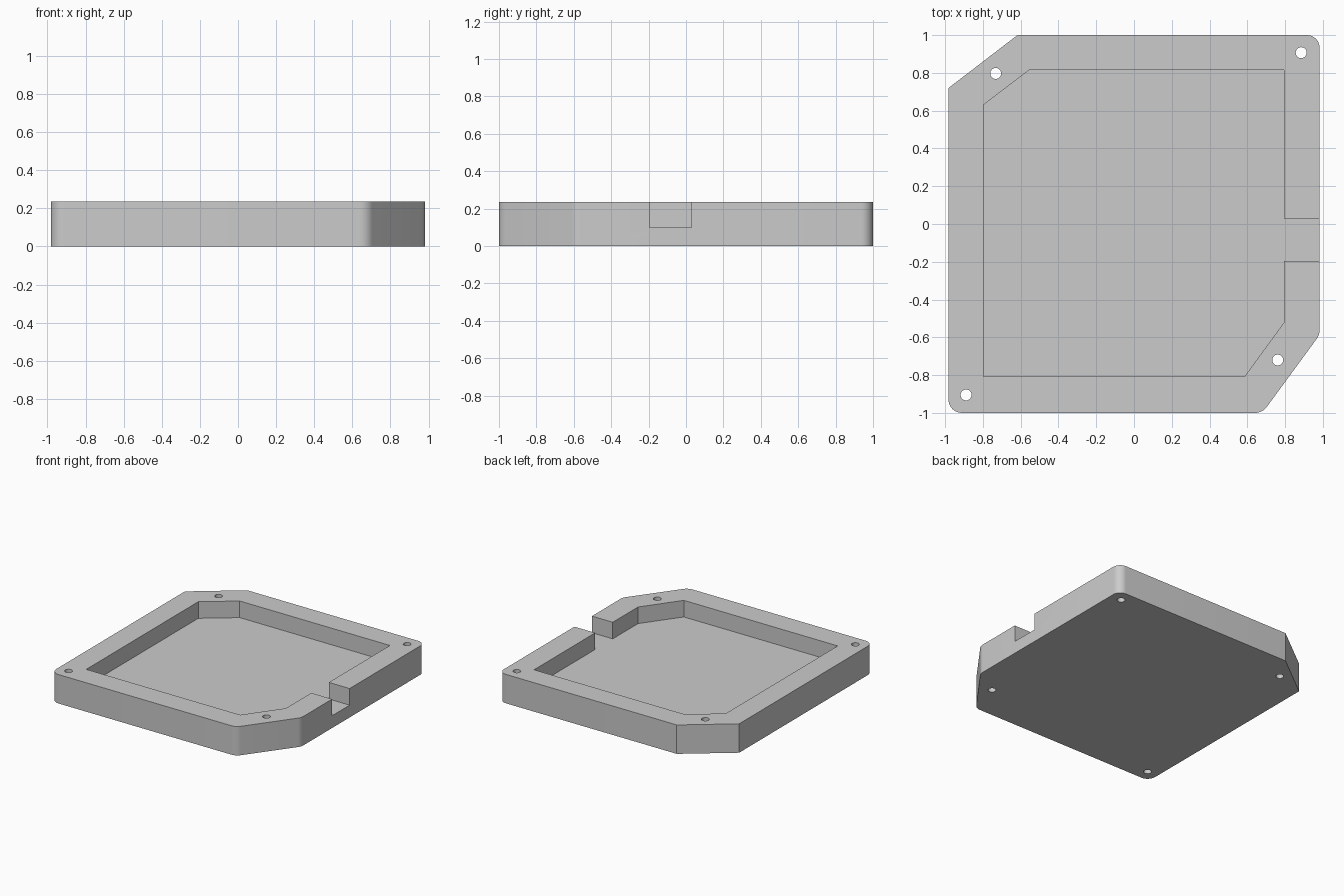
import bpy, bmesh
from math import radians, sin, tan
from mathutils import Vector

HEIGHT, FLOOR = 0.235, 0.1
GREY = (0.6, 0.6, 0.6, 1)

cube = bpy.data.objects.get("Cube")
if cube:
    bpy.data.objects.remove(cube, do_unlink=True)

grey = bpy.data.materials.new("plain grey")
grey.use_nodes = True
grey.diffuse_color = GREY
grey.node_tree.nodes["Principled BSDF"].inputs["Base Color"].default_value = GREY


def fillet(corners, steps=8):
    """Round each (x, y, radius) corner with an arc; radius 0 stays sharp."""
    pts = []
    for i, (x, y, r) in enumerate(corners):
        p = Vector((x, y))
        if r == 0:
            pts.append(p)
            continue
        a = (Vector(corners[i - 1][:2]) - p).normalized()
        b = (Vector(corners[(i + 1) % len(corners)][:2]) - p).normalized()
        half = a.angle(b) / 2
        centre = p + (a + b).normalized() * r / sin(half)
        start = (p + a * r / tan(half) - centre).normalized()
        end = (p + b * r / tan(half) - centre).normalized()
        pts += [centre + start.slerp(end, k / steps) * r for k in range(steps + 1)]
    return pts


def prism(name, pts, z0, z1):
    """Extrude a flat outline between two heights."""
    bm = bmesh.new()
    face = bm.faces.new([bm.verts.new((p[0], p[1], z0)) for p in pts])
    top = bmesh.ops.extrude_face_region(bm, geom=[face])["geom"]
    bmesh.ops.translate(bm, vec=(0, 0, z1 - z0),
                        verts=[v for v in top if isinstance(v, bmesh.types.BMVert)])
    bmesh.ops.recalc_face_normals(bm, faces=bm.faces)
    mesh = bpy.data.meshes.new(name)
    bm.to_mesh(mesh)
    bm.free()
    mesh.materials.append(grey)
    obj = bpy.data.objects.new(name, mesh)
    bpy.context.collection.objects.link(obj)
    return obj


def cut(target, cutter):
    """Subtract the cutter, then discard it."""
    cutter.hide_render = True
    mod = target.modifiers.new(cutter.name, 'BOOLEAN')
    mod.operation, mod.solver, mod.object = 'DIFFERENCE', 'EXACT', cutter
    bpy.context.view_layer.objects.active = target
    bpy.ops.object.modifier_apply(modifier=mod.name)
    bpy.data.objects.remove(cutter, do_unlink=True)


# Tray body: two clipped corners, the other corners rounded
tray = prism("tray", fillet([
    (-0.982, -1, 0.07), (0.68, -1, 0.08), (0.982, -0.588, 0.08),
    (0.982, 1, 0.065), (-0.617, 1, 0), (-0.982, 0.72, 0)]), 0, HEIGHT)

# Recess and side notch share one floor, so they are cut as one outline
cut(tray, prism("recess_cutter", [
    (-0.798, -0.808), (0.585, -0.808), (0.795, -0.52), (0.795, -0.195),
    (1.1, -0.195), (1.1, 0.03), (0.795, 0.03), (0.795, 0.815),
    (-0.555, 0.815), (-0.798, 0.63)], FLOOR, HEIGHT + 0.1))

# Screw holes right through the corners
for x, y in [(-0.732, 0.797), (0.885, 0.907), (0.761, -0.72), (-0.889, -0.905)]:
    hole = prism("hole_cutter", fillet([
        (x + sx * 0.029, y + sy * 0.029, 0.029)
        for sx, sy in [(-1, -1), (1, -1), (1, 1), (-1, 1)]], 7), -0.1, HEIGHT + 0.1)
    bm = bmesh.new()
    bm.from_mesh(hole.data)
    bmesh.ops.remove_doubles(bm, verts=bm.verts, dist=0.0001)
    bm.to_mesh(hole.data)
    bm.free()
    cut(tray, hole)

# Smooth the rounded corners and holes only
bpy.ops.object.select_all(action='DESELECT')
tray.select_set(True)
bpy.context.view_layer.objects.active = tray
bpy.ops.object.shade_smooth_by_angle(angle=radians(25))
